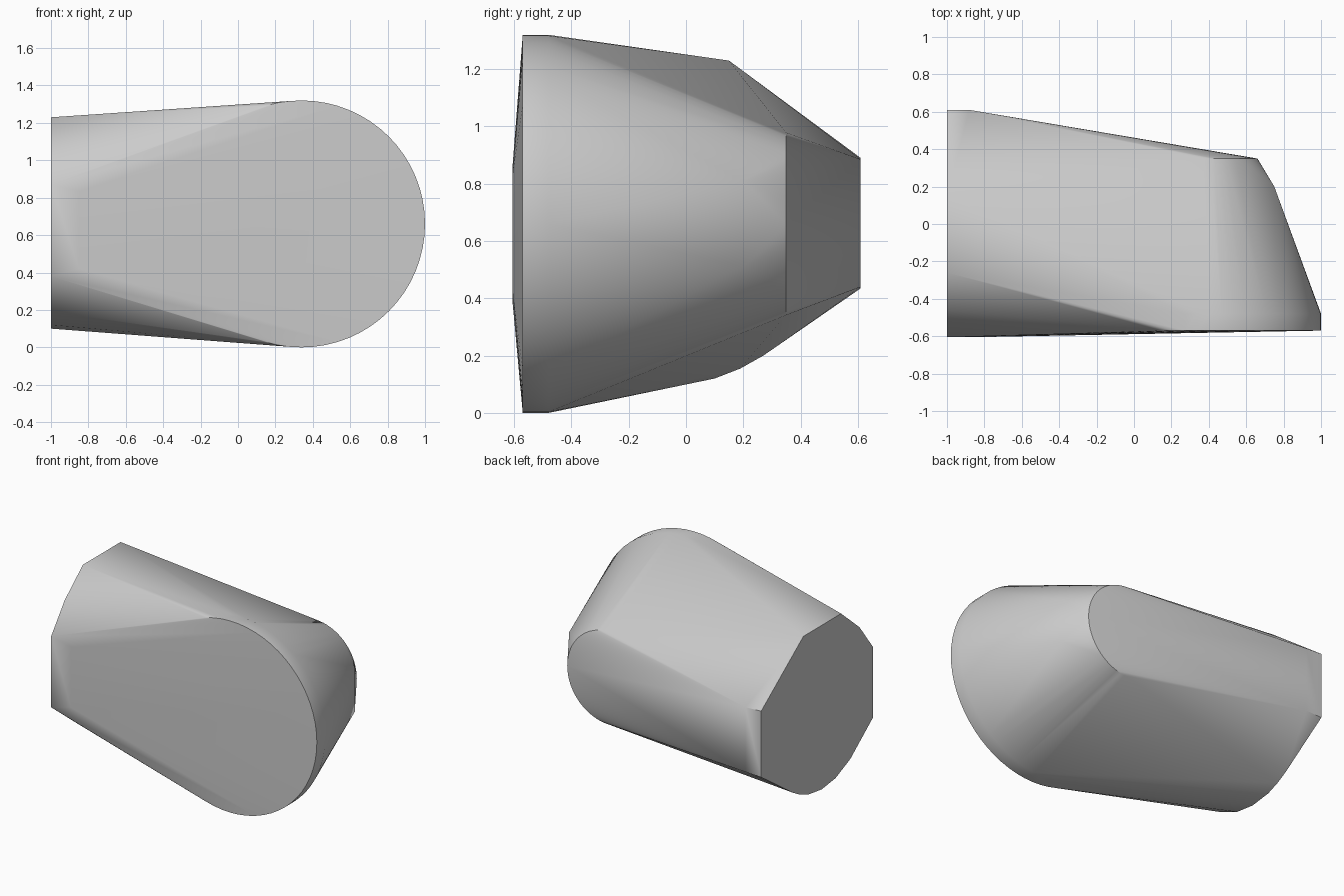
import bpy, bmesh, math

cube = bpy.data.objects.get("Cube")
if cube:
    bpy.data.objects.remove(cube, do_unlink=True)

grey = bpy.data.materials.new("light grey")
grey.use_nodes = True
colour = (0.6, 0.6, 0.6, 1)
grey.diffuse_color = colour
grey.node_tree.nodes["Principled BSDF"].inputs["Base Color"].default_value = colour


def ring(y, radius, segments=64):
    """Circle facing the front, around the axis of the rounded end."""
    for i in range(segments):
        a = math.tau * i / segments
        yield (0.34 + radius * math.cos(a), y, 0.66 + radius * math.sin(a))


# flat end outline, as (y, z)
end_outline = [(-0.605, 0.87), (-0.46, 1.06), (-0.26, 1.23), (0.15, 1.23),
               (0.61, 0.89), (0.61, 0.435), (0.27, 0.2), (0.19, 0.155),
               (0.1, 0.12), (-0.05, 0.1), (-0.2, 0.12), (-0.36, 0.19),
               (-0.605, 0.38)]
points = [(-1, y, z) for y, z in end_outline]

# short straight strips beside the flat end
points += [(-0.88, 0.61, z) for z in (0.44, 0.885)]
points += [(-0.85, -0.605, z) for z in (0.42, 0.835)]

# rounded end: wide front rim, bulge and small back rim
points += list(ring(-0.57, 0.66)) + list(ring(-0.48, 0.66))
points += [(0.75, 0.2, z) for z in (0.51, 0.81)]
points += list(ring(0.35, 0.32))

# wrap the sections in one closed skin
bm = bmesh.new()
for p in points:
    bm.verts.new(p)
hull = bmesh.ops.convex_hull(bm, input=bm.verts)
unused = {g for g in hull["geom_interior"] + hull["geom_unused"]
          if isinstance(g, bmesh.types.BMVert)}
bmesh.ops.delete(bm, geom=list(unused), context="VERTS")
bmesh.ops.dissolve_limit(bm, angle_limit=math.radians(0.5),
                         verts=bm.verts, edges=bm.edges)
bmesh.ops.recalc_face_normals(bm, faces=bm.faces)

mesh = bpy.data.meshes.new("rounded_block")
bm.to_mesh(mesh)
bm.free()
mesh.materials.append(grey)
block = bpy.data.objects.new("rounded_block", mesh)
bpy.context.collection.objects.link(block)

bpy.ops.object.select_all(action="DESELECT")
block.select_set(True)
bpy.context.view_layer.objects.active = block
bpy.ops.object.shade_smooth_by_angle(angle=math.radians(30))
